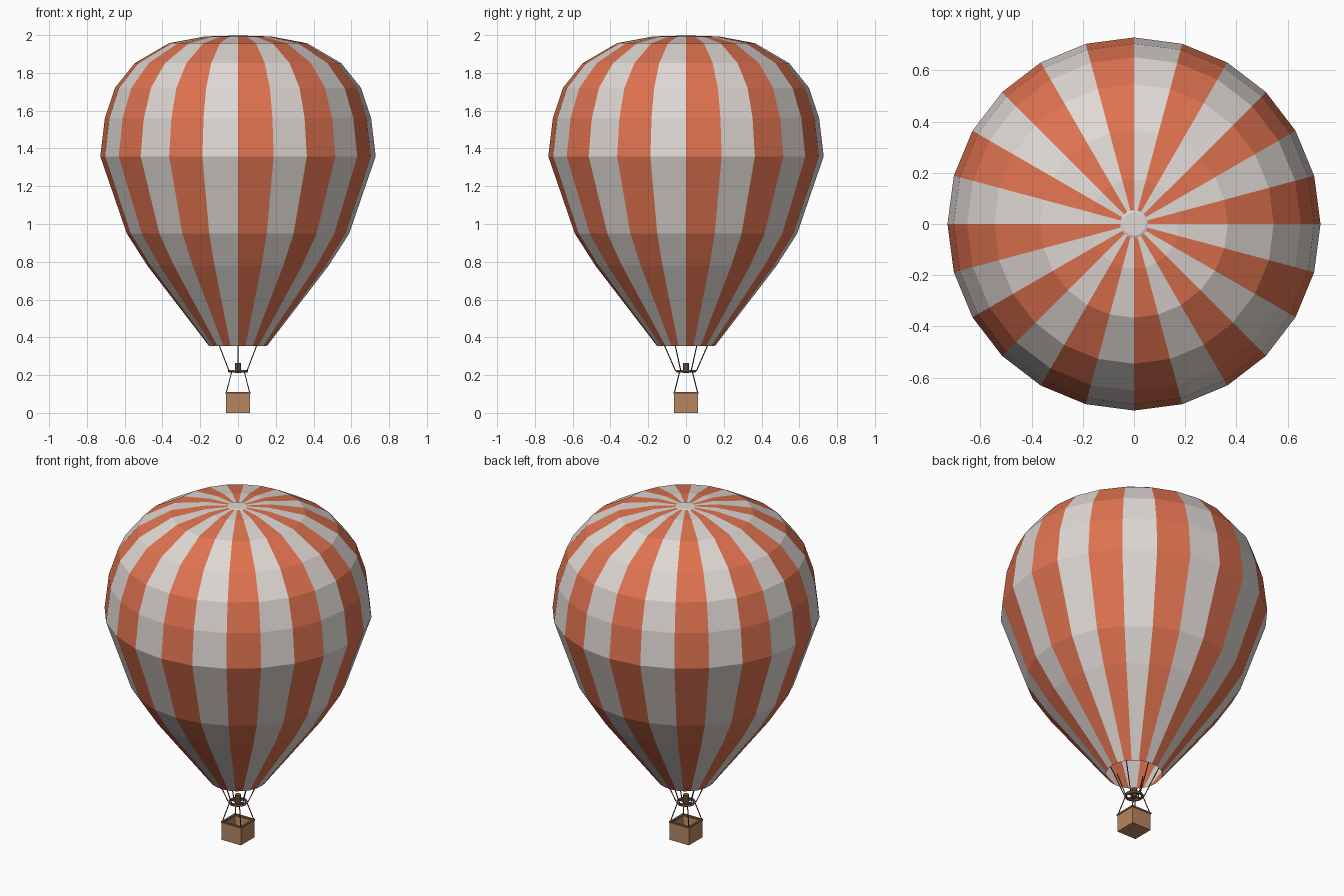
import bpy, bmesh, math
from mathutils import Vector

if "Cube" in bpy.data.objects:
    bpy.data.objects.remove(bpy.data.objects["Cube"])


def material(name, rgb):
    m = bpy.data.materials.new(name)
    m.diffuse_color = (*rgb, 1)
    m.use_nodes = True
    m.node_tree.nodes["Principled BSDF"].inputs["Base Color"].default_value = m.diffuse_color
    return m


ORANGE = material("orange fabric", (0.74, 0.17, 0.08))
CREAM = material("cream fabric", (0.74, 0.69, 0.66))
WICKER = material("wicker", (0.47, 0.24, 0.12))
BROWN = material("brown metal", (0.23, 0.11, 0.06))
ROPE = material("dark rope", (0.09, 0.05, 0.035))


def finish(bm, name, *mats):
    bmesh.ops.recalc_face_normals(bm, faces=bm.faces)
    me = bpy.data.meshes.new(name)
    bm.to_mesh(me)
    bm.free()
    for m in mats:
        me.materials.append(m)
    ob = bpy.data.objects.new(name, me)
    bpy.context.collection.objects.link(ob)
    return ob


def add_box(bm, center, size):
    r = bmesh.ops.create_cube(bm, size=1)
    bmesh.ops.scale(bm, vec=size, verts=r["verts"])
    bmesh.ops.translate(bm, vec=center, verts=r["verts"])


def add_rod(bm, a, b, radius, sides=6):
    a, b = Vector(a), Vector(b)
    d = b - a
    r = bmesh.ops.create_cone(bm, cap_ends=True, segments=sides, radius1=radius,
                              radius2=radius, depth=d.length)
    rot = Vector((0, 0, 1)).rotation_difference(d).to_matrix()
    bmesh.ops.rotate(bm, matrix=rot, verts=r["verts"])
    bmesh.ops.translate(bm, vec=(a + b) / 2, verts=r["verts"])


def polar(r, deg, z):
    t = math.radians(deg)
    return (r * math.cos(t), r * math.sin(t), z)


# Envelope: lathed profile with 24 striped gores, open at the mouth
GORES = 24
PROFILE = [(0.154, 0.355), (0.48, 0.78), (0.589, 0.95), (0.729, 1.358), (0.705, 1.56),
           (0.652, 1.72), (0.546, 1.852), (0.366, 1.957), (0.175, 1.993)]
bm = bmesh.new()
rings = [[bm.verts.new(polar(r, i * 360 / GORES, z)) for i in range(GORES)] for r, z in PROFILE]
apex = bm.verts.new((0, 0, 1.998))
for i in range(GORES):
    j = (i + 1) % GORES
    for lo, hi in zip(rings, rings[1:]):
        bm.faces.new((lo[i], lo[j], hi[j], hi[i])).material_index = i % 2
    bm.faces.new((rings[-1][i], rings[-1][j], apex)).material_index = i % 2
finish(bm, "envelope", ORANGE, CREAM)

# Crown cap
bm = bmesh.new()
bmesh.ops.create_cone(bm, cap_ends=True, segments=GORES, radius1=0.055, radius2=0.045, depth=0.004)
bmesh.ops.translate(bm, vec=(0, 0, 1.998), verts=bm.verts)
finish(bm, "crown_cap", CREAM)

# Basket: open box with hollow inside
bm = bmesh.new()
add_box(bm, (0, 0, 0.051), (0.128, 0.128, 0.102))
bm.faces.ensure_lookup_table()
top = max(bm.faces, key=lambda f: f.calc_center_median().z)
bmesh.ops.inset_region(bm, faces=[top], thickness=0.008)
bmesh.ops.translate(bm, vec=(0, 0, -0.092), verts=top.verts)
finish(bm, "basket", WICKER)

# Basket rim
bm = bmesh.new()
for s in (-1, 1):
    add_box(bm, (s * 0.061, 0, 0.105), (0.012, 0.134, 0.01))
    add_box(bm, (0, s * 0.061, 0.105), (0.11, 0.012, 0.01))
finish(bm, "basket_rim", BROWN)

# Burner ring with cross bars
bpy.ops.mesh.primitive_torus_add(location=(0, 0, 0.22), major_radius=0.046, minor_radius=0.008,
                                 major_segments=16, minor_segments=6)
ring = bpy.context.object
ring.name = "burner_ring"
ring.data.materials.append(BROWN)
bm = bmesh.new()
add_box(bm, (0, 0, 0.22), (0.09, 0.008, 0.008))
add_box(bm, (0, 0, 0.22), (0.008, 0.09, 0.008))
finish(bm, "burner_cross_bars", BROWN)

# Burner
bm = bmesh.new()
add_rod(bm, (0, 0, 0.21), (0, 0, 0.265), 0.017, 10)
finish(bm, "burner", BROWN)

# Ropes: four from the basket corners to the ring, six from the ring to the mouth
bm = bmesh.new()
for k in range(4):
    add_rod(bm, polar(0.088, 45 + 90 * k, 0.105), polar(0.046, 45 + 90 * k, 0.222), 0.0028)
finish(bm, "basket_ropes", ROPE)
bm = bmesh.new()
for k in range(6):
    add_rod(bm, polar(0.055, 30 + 60 * k, 0.222), polar(0.142, 30 + 60 * k, 0.42), 0.0028)
finish(bm, "mouth_ropes", ROPE)
